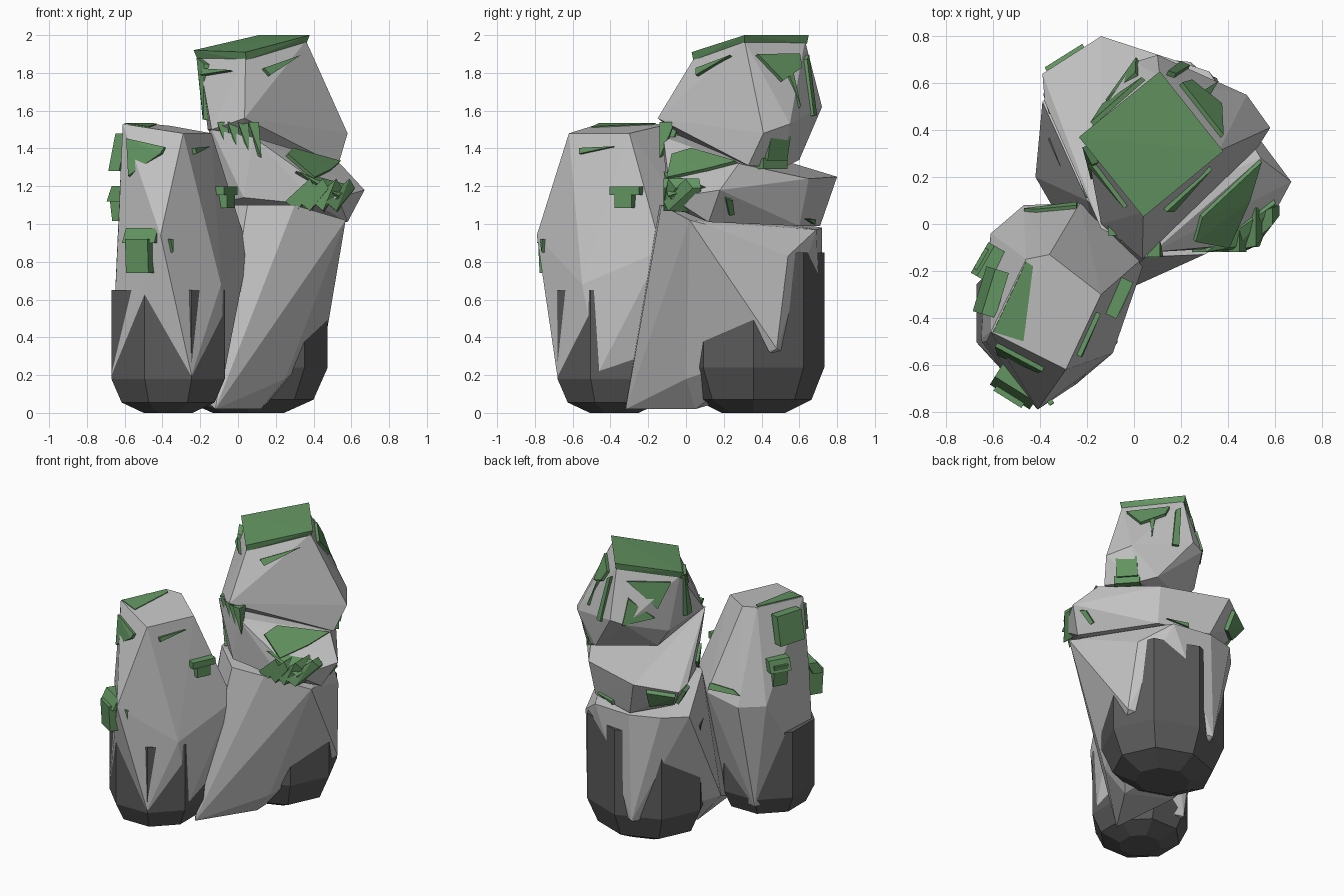
import bpy, bmesh, math
from mathutils import Vector
from mathutils.bvhtree import BVHTree


def material(name, rgb):
    m = bpy.data.materials.new(name)
    m.diffuse_color = (*rgb, 1)
    return m


STONE = material("grey stone", (0.55, 0.55, 0.55))
DARK = material("dark base stone", (0.105, 0.105, 0.105))
MOSS = material("green moss", (0.125, 0.3, 0.12))


def hull(name, pts, mat):
    """Convex faceted solid around a few corner points."""
    bm = bmesh.new()
    for p in pts:
        bm.verts.new(p)
    bmesh.ops.convex_hull(bm, input=bm.verts[:])
    loose = [v for v in bm.verts if not v.link_faces]
    bmesh.ops.delete(bm, geom=loose, context='VERTS')
    bmesh.ops.recalc_face_normals(bm, faces=bm.faces[:])
    tree = BVHTree.FromBMesh(bm)
    me = bpy.data.meshes.new(name)
    bm.to_mesh(me)
    bm.free()
    me.materials.append(mat)
    bpy.context.collection.objects.link(bpy.data.objects.new(name, me))
    return tree


def base(name, cx, cy, rx, ry, turn, rings):
    """Eight sided plinth with a rounded foot; rings are (scale, z)."""
    pts = []
    for k, z in rings:
        for i in range(8):
            a = math.radians(turn + 45 * i)
            pts.append((cx + k * rx * math.cos(a), cy + k * ry * math.sin(a), z))
    hull(name, pts, DARK)


def moss(name, rock, pts, thick=0.02, sink=0.02):
    """Thin slab of moss laid on the surface of a rock."""
    hits = [rock.find_nearest(Vector(p)) for p in pts]
    n = sum((h[1] for h in hits), Vector()).normalized()
    hull(name, [h[0] + n * d for h in hits for d in (-sink, thick)], MOSS)


def block(name, centre, out, w, h, d, lean=0.0):
    """Small moss block facing a horizontal direction; its top leans inwards."""
    o = Vector((math.cos(math.radians(out)), math.sin(math.radians(out)), 0))
    s = Vector((-o.y, o.x, 0))
    c = Vector(centre)
    hull(name, [c + s * w / 2 * i + Vector((0, 0, h / 2 * j)) + o * (d / 2 * k - lean * j)
                for i in (-1, 1) for j in (-1, 1) for k in (-1, 1)], MOSS)


# Dark plinths that poke out of the rocks
base("front_rock_base", -0.37, -0.38, 0.325, 0.325, 22.5,
     [(0.43, 0), (0.82, 0.055), (1, 0.18), (1, 0.65)])
base("rear_rock_base", 0.055, 0.357, 0.42, 0.375, 0,
     [(0.45, 0), (0.82, 0.07), (1, 0.24), (1, 0.85)])

# Tall rock at front left
A = hull("front_rock", [
    (-0.61, -0.46, 1.53), (-0.29, -0.62, 1.48), (-0.14, -0.30, 1.48), (-0.36, -0.13, 1.52),
    (-0.46, -0.15, 1.53), (-0.41, -0.79, 0.94), (-0.63, -0.50, 1.0), (-0.09, -0.55, 0.68),
    (0.055, -0.13, 0.86), (-0.23, 0.09, 0.95), (-0.47, 0.08, 0.9), (-0.61, -0.04, 0.9),
    (-0.246, -0.682, 0.2), (-0.67, -0.505, 0.2), (-0.07, -0.46, 0.22), (-0.11, -0.2, 0.14),
    (-0.49, -0.08, 0.13), (-0.3, -0.58, 0.04)], STONE)

# Broad rock at the rear, wider at the top
B = hull("rear_rock", [
    (-0.12, -0.32, 0.02), (0.3, -0.13, 1.1), (0.05, -0.14, 1.1), (0.57, 0.02, 1.02),
    (0.55, 0.1, 1.0), (0.42, 0.54, 0.83), (0.24, 0.69, 0.97), (-0.05, 0.72, 0.98),
    (-0.26, 0.66, 0.99), (-0.39, 0.52, 0.98), (-0.2, 0.1, 1.1), (-0.42, 0.2, 0.3),
    (0.455, 0.48, 0.34), (0.25, 0.0, 0.18), (0.12, 0.05, 0.02),
    (-0.07, 0.72, 0.22), (-0.2, 0.15, 0.05)], STONE)

# Tilted slab resting on the rear rock
C = hull("middle_slab", [
    (-0.14, 0.8, 1.25), (-0.39, 0.64, 1.2), (-0.38, 0.52, 1.22), (-0.14, -0.02, 1.5),
    (0.08, -0.12, 1.46), (0.03, -0.1, 1.14), (0.42, -0.1, 1.1), (0.53, -0.08, 1.14),
    (0.67, 0.18, 1.18), (0.54, 0.28, 1.32), (0.58, 0.12, 1.01), (0.32, 0.65, 1.24),
    (0.3, 0.6, 0.99), (-0.05, 0.71, 0.99), (-0.28, 0.53, 1.04), (-0.15, 0.1, 1.1)], STONE)

# Boulder on top
D = hull("top_boulder", [
    (0.04, 0.05, 1.89), (0.36, 0.31, 1.97), (0.11, 0.63, 1.97), (-0.21, 0.37, 1.89),
    (0.035, -0.15, 1.56), (-0.14, 0.0, 1.5), (0.58, 0.41, 1.48), (0.48, 0.55, 1.53),
    (0.1, 0.72, 1.62), (0.0, 0.69, 1.6), (-0.16, 0.42, 1.5), (0.53, 0.33, 1.31),
    (0.3, 0.6, 1.34), (-0.07, 0.42, 1.37), (0.0, 0.0, 1.44), (0.4, 0.52, 1.3)], STONE)

# Moss cap of the boulder
cap = [(0.04, 0.03, 1.91), (0.38, 0.31, 2.0), (0.11, 0.65, 2.0), (-0.235, 0.37, 1.92)]
hull("boulder_moss_cap", cap + [(x * 0.94 + 0.005, y * 0.97 + 0.01, z - 0.045)
                                for x, y, z in cap], MOSS)

# Moss slabs on the boulder sides
moss("boulder_moss_right", D, [(0.15, 0.03, 1.84), (0.37, 0.2, 1.9), (0.17, 0.05, 1.79)])
moss("boulder_moss_front", D, [(-0.2, 0.25, 1.83), (-0.05, 0.06, 1.82), (-0.2, 0.25, 1.79)])
moss("boulder_moss_rear", D, [(0.41, 0.4, 1.92), (0.23, 0.62, 1.92), (0.25, 0.62, 1.83),
                             (0.36, 0.5, 1.75)])
moss("boulder_moss_rear_strip_1", D, [(0.15, 0.66, 1.9), (0.19, 0.66, 1.88), (0.2, 0.7, 1.57),
                                    (0.24, 0.68, 1.57)])
moss("boulder_moss_rear_strip_2", D, [(0.3, 0.57, 1.85), (0.34, 0.55, 1.84), (0.36, 0.62, 1.62)])
moss("boulder_moss_left_upper", D, [(-0.18, 0.43, 1.86), (0.04, 0.62, 1.88), (-0.12, 0.5, 1.68)])
moss("boulder_moss_left_lower", D, [(0.0, 0.65, 1.78), (-0.12, 0.52, 1.62), (0.02, 0.7, 1.6)])
moss("boulder_moss_left_strip", D, [(-0.2, 0.33, 1.88), (-0.18, 0.24, 1.86), (-0.15, 0.2, 1.55),
                                  (-0.15, 0.26, 1.55)], 0.03)
block("boulder_moss_block", (0.44, 0.46, 1.4), 42, 0.14, 0.13, 0.1, -0.015)
block("boulder_moss_block_low", (0.4, 0.42, 1.32), 42, 0.17, 0.06, 0.16)

# Hanging moss icicles below the boulder
for i in range(4):
    x, y = -0.09 + i * 0.055, -0.05 - 0.03 * i
    hull(f"hanging_moss_{i}", [
        (x - 0.02, y, 1.54), (x + 0.035, y, 1.54), (x - 0.02, y + 0.08, 1.54),
        (x + 0.035, y + 0.08, 1.54), (x + 0.05, y, 1.35), (x + 0.03, y + 0.02, 1.36)], MOSS)

# Moss on the right end of the slab, with fingers running down the front
moss("slab_moss_top", C, [(0.3, -0.1, 1.42), (0.31, 0.02, 1.43), (0.54, 0.27, 1.33),
                         (0.5, 0.1, 1.3), (0.4, -0.1, 1.24)])
moss("slab_moss_end", C, [(0.3, -0.1, 1.27), (0.46, -0.1, 1.25), (0.6, 0.1, 1.2),
                         (0.53, -0.1, 1.14)])
for i in range(4):
    x = 0.25 + i * 0.07

    def front(px):
        return -0.12 + max(0, px - 0.5) * 1.3
    hull(f"slab_moss_finger_{i}", [
        (x, front(x), 1.12), (x + 0.06, front(x + 0.06), 1.07),
        (x + 0.13, front(x + 0.13), 1.24), (x + 0.16, front(x + 0.16), 1.19),
        (x, 0.02, 1.12), (x + 0.07, 0.07, 1.06),
        (x + 0.13, 0.07, 1.24), (x + 0.16, 0.08, 1.19)], MOSS)
moss("slab_moss_right_sliver", C, [(0.62, 0.2, 1.15), (0.62, 0.25, 1.12), (0.6, 0.28, 1.02),
                                 (0.6, 0.25, 1.02)])
moss("slab_moss_rear_sliver", C, [(0.1, 0.66, 1.03), (0.25, 0.62, 1.03), (0.1, 0.67, 1.0)])
moss("slab_moss_left", C, [(-0.37, 0.56, 1.18), (-0.38, 0.46, 1.16), (-0.34, 0.55, 1.05),
                          (-0.34, 0.44, 1.05)], 0.025)
moss("slab_moss_left_edge", C, [(-0.38, 0.66, 1.17), (-0.22, 0.77, 1.2), (-0.36, 0.63, 1.04),
                              (-0.22, 0.74, 1.06)], 0.03)
moss("slab_moss_inner", C, [(-0.3, 0.16, 1.2), (-0.24, 0.1, 1.3), (-0.22, 0.05, 1.1)])

# Moss on the front rock
moss("front_rock_moss_top", A, [(-0.46, -0.16, 1.53), (-0.43, -0.18, 1.53), (-0.47, -0.5, 1.52),
                               (-0.6, -0.46, 1.53)], 0.006)
moss("front_rock_moss_front", A, [(-0.6, -0.52, 1.45), (-0.39, -0.63, 1.41),
                                 (-0.4, -0.62, 1.37), (-0.58, -0.55, 1.25)])
moss("front_rock_moss_sliver", A, [(-0.24, -0.56, 1.4), (-0.15, -0.38, 1.41), (-0.23, -0.56, 1.37)])
moss("front_rock_moss_drop", A, [(-0.37, -0.76, 0.92), (-0.34, -0.76, 0.92), (-0.34, -0.77, 0.85)])
block("front_rock_moss_side_upper", (-0.61, -0.29, 1.38), 163, 0.2, 0.2, 0.06, 0.02)
block("front_rock_moss_side_lower", (-0.615, -0.17, 1.09), 150, 0.1, 0.15, 0.08, -0.01)
block("front_rock_moss_side_step", (-0.61, -0.17, 1.16), 150, 0.15, 0.08, 0.08, 0.015)
block("front_rock_moss_corner", (-0.51, -0.70, 0.83), 238, 0.14, 0.18, 0.10, -0.005)
block("front_rock_moss_corner_step", (-0.50, -0.69, 0.94), 238, 0.2, 0.08, 0.07, 0.02)
block("front_rock_moss_right", (-0.075, -0.31, 1.175), -25, 0.17, 0.045, 0.08)
block("front_rock_moss_right_low", (-0.065, -0.32, 1.12), -25, 0.1, 0.07, 0.06)
moss("front_rock_moss_rear", A, [(-0.47, 0.07, 0.98), (-0.24, 0.08, 1.02), (-0.24, 0.08, 0.97),
                                (-0.42, 0.07, 1.01)], 0.015)
